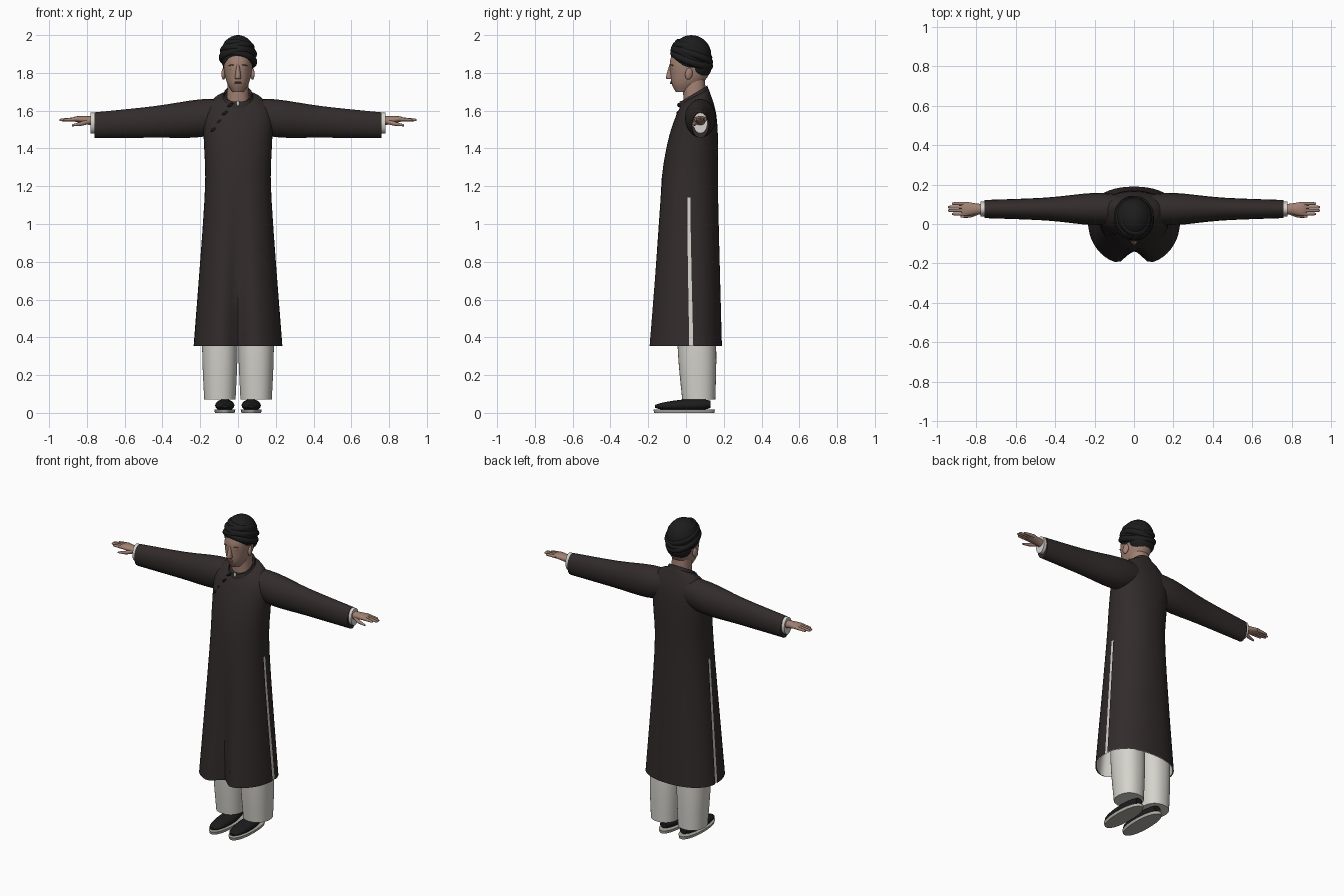
import bpy, bmesh
from math import sin, cos, pi, exp, radians
from mathutils import Matrix, Euler

default_cube = bpy.data.objects.get("Cube")
if default_cube:
    bpy.data.objects.remove(default_cube, do_unlink=True)


def material(name, red, green, blue):
    made = bpy.data.materials.new(name)
    made.use_nodes = True
    colour = (red, green, blue, 1)
    made.diffuse_color = colour
    shader = next(node for node in made.node_tree.nodes if node.type == 'BSDF_PRINCIPLED')
    shader.inputs["Base Color"].default_value = colour
    shader.inputs["Roughness"].default_value = .8
    return made


ROBE = material("dark brown cloth", .032, .024, .024)
BLACK = material("black cloth", .012, .012, .012)
SKIN = material("skin", .36, .22, .17)
WHITE = material("white cloth", .66, .65, .6)
SOLE = material("pale sole", .42, .41, .37)
LIPS = material("lips", .28, .13, .11)
BROW = material("brow brown", .12, .08, .06)

# Ring angles leave one narrow column at each side, used for the robe slits
HALF = 24
GAP = radians(2.2)
ANGLES = [GAP + (pi - 2 * GAP) * i / HALF + turn for turn in (0, pi) for i in range(HALF + 1)]


def level(z, width, front, back, middle=None, tilt=0):
    """Horizontal cross-section; width is measured from the centre."""
    if middle is None:
        middle = (front + back) / 2
    return z, width, front, back, middle, tilt


def bone(x, z, depth, height, y=.076):
    """Upright elliptical cross-section along an arm."""
    return x, z, depth, height, y


def spline(keys, steps=4):
    """Fill in sections between the keys along a smooth curve."""
    padded = [keys[0], *keys, keys[-1]]
    filled = []
    for before, start, end, after in zip(padded, padded[1:], padded[2:], padded[3:]):
        for i in range(steps):
            t = i / steps
            filled.append([b + (c - a) * t / 2 + (a - b * 2.5 + c * 2 - d / 2) * t * t
                           + (b * 3 - a - c * 3 + d) * t ** 3 / 2
                           for a, b, c, d in zip(before, start, end, after)])
    return filled + [keys[-1]]


def rounded(value, power=.9):
    return (1 if value > 0 else -1) * abs(value) ** power


def level_ring(section, centre=0, shrink=0, fold=0):
    """Ring with its own front and back depth, and a hollow fold down the front."""
    z, width, front, back, middle, tilt = section
    ring = []
    for angle in ANGLES:
        x = (width - shrink) * rounded(cos(angle))
        y = rounded(sin(angle))
        if y > 0:
            y *= back - shrink - middle
        else:
            y *= (middle - front - shrink) * (1 - fold / 3 * exp(-(x / .05) ** 2))
        ring.append((centre + x, middle + y, z + tilt * y))
    return ring


def circle(sides=20):
    return [(cos(2 * pi * i / sides), sin(2 * pi * i / sides)) for i in range(sides)]


def finish(name, bm, mat):
    bmesh.ops.recalc_face_normals(bm, faces=bm.faces[:])
    mesh = bpy.data.meshes.new(name)
    bm.to_mesh(mesh)
    bm.free()
    mesh.materials.append(mat)
    mesh.shade_smooth()
    mesh.set_sharp_from_angle(angle=radians(50))
    bpy.context.collection.objects.link(bpy.data.objects.new(name, mesh))


def loft(name, rings, mat, bottom=True, top=True, slit_rows=0):
    """Skin a stack of rings; slit rows leave the two side columns open."""
    bm = bmesh.new()
    rows = [[bm.verts.new(point) for point in ring] for ring in rings]
    count = len(rows[0])
    for row, (low, high) in enumerate(zip(rows, rows[1:])):
        for i in range(count):
            if row < slit_rows and i in (HALF, count - 1):
                continue
            k = (i + 1) % count
            bm.faces.new((low[i], low[k], high[k], high[i]))
    if bottom:
        bm.faces.new(rows[0])
    if top:
        bm.faces.new(rows[-1])
    finish(name, bm, mat)


def blob(name, place, radii, mat, turn=(0, 0, 0)):
    bm = bmesh.new()
    shape = Matrix.LocRotScale(place, Euler(turn), radii)
    bmesh.ops.create_uvsphere(bm, u_segments=28, v_segments=16, radius=1, matrix=shape)
    finish(name, bm, mat)


# Long robe, open at both sides below the hip, over a white lining
BODY = [level(z=.355, width=.235, front=-.21, back=.19, middle=.03),
        level(z=1.14, width=.177, front=-.14, back=.17),
        level(z=1.42, width=.18, front=-.1, back=.17),
        level(z=1.58, width=.185, front=-.05, back=.16),
        level(z=1.66, width=.13, front=-.02, back=.13, tilt=.35),
        level(z=1.68, width=.08, front=-.01, back=.12, tilt=.5)]


def body_rings(keys, shrink=0):
    return [level_ring(section, shrink=shrink, fold=max(0, 1.25 - section[0]) / .9)
            for section in spline(keys)]


loft("robe", body_rings(BODY), ROBE, bottom=False, slit_rows=4)
loft("robe_lining", body_rings(BODY[:3], shrink=.006), WHITE, bottom=False, top=False)

# Standing collar with a white notch
COLLAR = [level(z=1.64, width=.092, front=-.036, back=.126, tilt=.6),
          level(z=1.69, width=.074, front=-.03, back=.113, tilt=.6),
          level(z=1.65, width=.066, front=-.02, back=.105, tilt=.6)]
loft("collar", [level_ring(section) for section in COLLAR], ROBE, bottom=False, top=False)
blob("collar_notch", (0, -.03, 1.638), (.008, .005, .014), WHITE)

# Knot fastenings running from collar to right armpit
for i in range(4):
    t = i / 3
    blob(f"fastening_{i}", (-.04 - .09 * t, -.035 - .01 * t, 1.63 - .13 * t),
         (.018, .012, .007), BLACK, turn=(0, -.6, 0))

# Neck, head and nose
NECK = [level(z=1.6, width=.062, front=-.01, back=.108),
        level(z=1.78, width=.054, front=-.02, back=.1)]
HEAD = [level(z=1.7, width=.03, front=-.055, back=.02),
        level(z=1.74, width=.055, front=-.075, back=.08),
        level(z=1.79, width=.07, front=-.082, back=.12),
        level(z=1.85, width=.076, front=-.086, back=.13),
        level(z=1.9, width=.07, front=-.075, back=.12)]
NOSE = [level(z=1.767, width=.012, front=-.092, back=-.06),
        level(z=1.777, width=.016, front=-.106, back=-.06),
        level(z=1.842, width=.008, front=-.088, back=-.06)]
for name, keys in (("neck", NECK), ("head", HEAD), ("nose", NOSE)):
    loft(name, [level_ring(section) for section in spline(keys)], SKIN)
for name, z in (("upper_lip", 1.751), ("lower_lip", 1.744)):
    blob(name, (0, -.079, z), (.02, .007, .004), LIPS)

# Wound turban: dome, bulge over the nape and tilted wraps
blob("turban_dome", (0, .028, 1.892), (.094, .106, .108), BLACK, turn=(-.17, 0, 0))
blob("turban_back", (0, .07, 1.832), (.08, .066, .066), BLACK)
for i in range(5):
    width = .086 - .0014 * i * i
    bpy.ops.mesh.primitive_torus_add(major_segments=40, minor_segments=12, major_radius=1, minor_radius=.2,
                                     location=(0, .03, 1.87 + .018 * i),
                                     rotation=(radians(2 * i - 20), radians(10 * (-1) ** i), 0))
    wrap = bpy.context.object
    wrap.name = f"turban_wrap_{i}"
    wrap.scale = (width, width + .014, .095)
    wrap.data.materials.append(BLACK)
    wrap.data.shade_smooth()

# Arm and leg parts, shared by both sides
SLEEVE = [bone(x=.05, z=1.58, depth=.07, height=.08), bone(x=.2, z=1.56, depth=.082, height=.1),
          bone(x=.45, z=1.54, depth=.058, height=.083), bone(x=.76, z=1.523, depth=.046, height=.068)]
CUFF = [bone(x=.7, z=1.535, depth=.037, height=.054), bone(x=.78, z=1.535, depth=.038, height=.055)]
PALM = [bone(x=.72, z=1.54, depth=.026, height=.028), bone(x=.79, z=1.548, depth=.027, height=.023),
        bone(x=.85, z=1.555, depth=.036, height=.016), bone(x=.875, z=1.555, depth=.03, height=.009)]
THUMB = [bone(x=.79, z=1.542, depth=.012, height=.013, y=.06),
         bone(x=.83, z=1.531, depth=.011, height=.011, y=.044),
         bone(x=.88, z=1.522, depth=.005, height=.005, y=.037)]
LEG = [level(z=.07, width=.083, front=-.02, back=.155),
       level(z=.36, width=.094, front=-.045, back=.16),
       level(z=.8, width=.085, front=-.05, back=.14)]
TREAD = [level(z=0, width=.052, front=-.168, back=.15),
         level(z=.018, width=.056, front=-.173, back=.153)]


def arm_part(name, keys, mat, side):
    loft(name, [[(side * x, y + depth * u, z + height * v) for u, v in circle()]
                for x, z, depth, height, y in spline(keys)], mat)


def shoe_ring(t, centre):
    """Shoe cross-section, with t going from toe to heel."""
    bulge = sin(pi * t) ** .4
    width = (.056 - .01 * t) * bulge
    height = (.024 + .014 * t) * bulge
    return [(centre + width * u, .32 * t - .17, .034 + .012 * t + height * v) for u, v in circle()]


for label, side in (("left", 1), ("right", -1)):
    blob(f"{label}_ear", (side * .076, .015, 1.795), (.011, .02, .031), SKIN, turn=(-.2, 0, side * .25))
    blob(f"{label}_eye", (side * .034, -.069, 1.82), (.013, .006, .004), BROW, turn=(0, 0, side * .45))
    blob(f"{label}_brow", (side * .036, -.075, 1.841), (.018, .005, .003), BROW, turn=(0, side * .1, side * .4))

    arm_part(f"{label}_sleeve", SLEEVE, ROBE, side)
    arm_part(f"{label}_cuff", CUFF, WHITE, side)
    arm_part(f"{label}_palm", PALM, SKIN, side)
    arm_part(f"{label}_thumb", THUMB, SKIN, side)
    for i in range(4):
        y = .051 + .0175 * i
        tip = .947 - .01 * (i - 1.5) ** 2
        finger = [bone(x=.85, z=1.555, depth=.0095, height=.011, y=y),
                  bone(x=tip - .01, z=1.551, depth=.007, height=.007, y=y),
                  bone(x=tip, z=1.55, depth=.003, height=.003, y=y)]
        arm_part(f"{label}_finger_{i}", finger, SKIN, side)

    loft(f"{label}_trouser_leg", [level_ring(section, centre=side * .096) for section in spline(LEG)], WHITE)
    loft(f"{label}_shoe", [shoe_ring((i + .2) / 12, side * .07) for i in range(12)], BLACK)
    loft(f"{label}_sole", [level_ring(section, centre=side * .07) for section in TREAD], SOLE)
